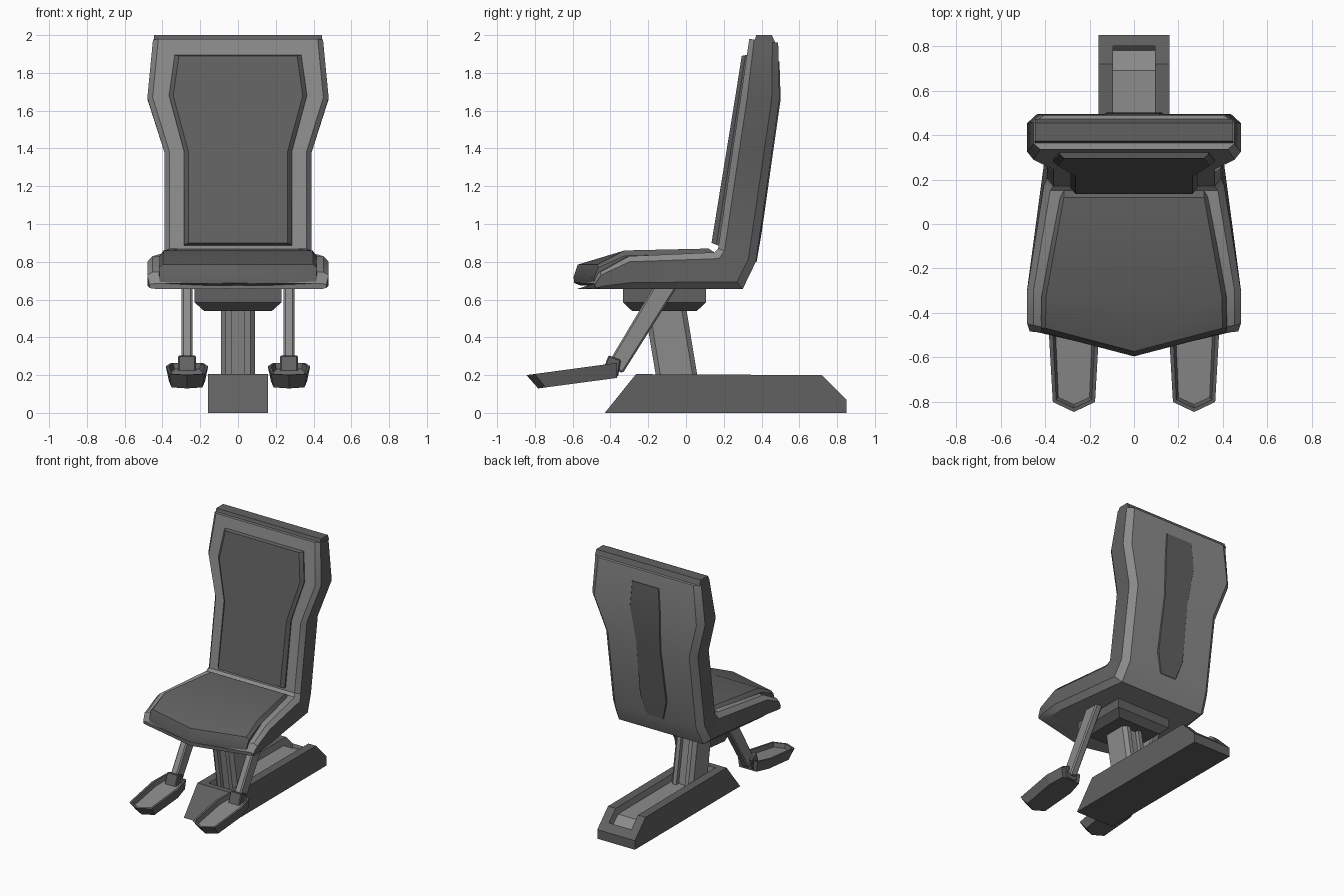
import bpy, bmesh
from math import radians

if "Cube" in bpy.data.objects:
    bpy.data.objects.remove(bpy.data.objects["Cube"])


def grey(name, v):
    m = bpy.data.materials.new(name)
    m.diffuse_color = (v, v, v, 1)
    m.use_nodes = True
    m.node_tree.nodes["Principled BSDF"].inputs["Base Color"].default_value = m.diffuse_color
    return m


MID, DARK = grey("mid_grey", .26), grey("dark_grey", .12)


def loft(name, rings, mats=(MID,)):
    """Skin a list of closed rings and cap both ends."""
    bm = bmesh.new()
    vs = [[bm.verts.new(p) for p in r] for r in rings]
    n = len(rings[0])
    for a, b in zip(vs, vs[1:]):
        for i in range(n):
            j = (i + 1) % n
            bm.faces.new((a[i], a[j], b[j], b[i]))
    bm.faces.new(vs[0])
    bm.faces.new(vs[-1])
    bmesh.ops.recalc_face_normals(bm, faces=bm.faces)
    me = bpy.data.meshes.new(name)
    bm.to_mesh(me)
    bm.free()
    for m in mats:
        me.materials.append(m)
    ob = bpy.data.objects.new(name, me)
    bpy.context.collection.objects.link(ob)
    return ob


def prism(name, profile, x0, x1, mats=(MID,)):
    return loft(name, [[(x, y, z) for y, z in profile] for x in (x0, x1)], mats)


def slab(name, stations, inset_f, t1, t2, inset_b, mats):
    """Loft of chamfered sections; station = front (y,z), back (y,z), half width, centre dy."""
    rings = []
    for f, b, w, dy in stations:
        def at(x, t, d=0):
            return (x, f[0] + (b[0] - f[0]) * t + d, f[1] + (b[1] - f[1]) * t)
        half = [(w - inset_f, 0), (w, t1), (w, t2), (w - inset_b, 1)]
        rings.append([at(0, 0, dy)] + [at(x, t) for x, t in half] + [at(0, 1, dy)]
                     + [at(-x, t) for x, t in reversed(half)])
    ob = loft(name, rings, mats)
    ob.data.shade_smooth()
    ob.data.set_sharp_from_angle(angle=radians(28))
    return ob


def bevel(ob, width):
    m = ob.modifiers.new("chamfer", 'BEVEL')
    m.width, m.segments = width, 1


# L-shaped shell: seat pan turning up into the backrest, with dark side bands
shell = slab("seat_shell", [
    ((-.485, .685), (-.478, .655), .468, -.103),
    ((-.455, .745), (-.42, .655), .48, -.09),
    ((-.30, .83), (-.29, .655), .48, 0),
    ((.15, .85), (.30, .655), .405, 0),
    ((.17, .87), (.37, .80), .39, 0),
    ((.245, 1.38), (.455, 1.38), .39, 0),
    ((.289, 1.67), (.495, 1.66), .48, 0),
    ((.335, 1.98), (.488, 1.96), .45, 0)], .028, .17, .8, .045, (MID, DARK))
for p in shell.data.polygons:
    p.material_index = int(abs(p.normal.x) > .8)

# crown ridge along the top edge of the backrest
loft("backrest_crown", [[(s * .445, y, z) for y, z in
     ((.36, 1.96), (.372, 2.0), (.455, 2.0), (.472, 1.96))] for s in (-1, 1)], (DARK,))

# cushions
slab("seat_cushion", [
    ((-.487, .72), (-.485, .688), .415, -.108),
    ((-.468, .785), (-.455, .675), .418, -.105),
    ((-.325, .86), (-.315, .67), .415, 0),
    ((.12, .87), (.12, .70), .335, 0),
    ((.15, .85), (.15, .70), .335, 0)], .02, .15, .9, 0, (DARK,))
slab("back_cushion", [
    ((.135, .90), (.20, .875), .285, 0),
    ((.214, 1.385), (.27, 1.38), .285, 0),
    ((.262, 1.68), (.31, 1.68), .365, 0),
    ((.295, 1.89), (.345, 1.90), .335, 0)], .022, .4, .9, 0, (DARK,))

# dark strip down the rear of the backrest
slab("rear_spine", [
    ((.35, .80), (.374, .80), .07, 0),
    ((.37, .95), (.400, .95), .115, 0),
    ((.43, 1.38), (.461, 1.38), .105, 0),
    ((.47, 1.66), (.501, 1.66), .13, 0),
    ((.47, 1.86), (.495, 1.86), .115, 0)], 0, .3, .8, .005, (DARK,))

# mount block under the seat
loft("seat_mount", [[(sx * hx, -.114 + sy * hy, z) for sx, sy in ((-1, -1), (1, -1), (1, 1), (-1, 1))]
     for hx, hy, z in ((.18, .172, .54), (.23, .22, .585), (.23, .22, .67))], (DARK,))

# leaning column, grooved front and back
half = [(.035, -.08), (.035, -.11), (.065, -.11), (.09, -.085),
        (.09, .085), (.065, .11), (.035, .11), (.035, .08)]
section = half + [(-x, y) for x, y in reversed(half)]
loft("column", [[(x, y + cy, z) for x, y in section] for cy, z in ((-.037, .12), (-.11, .56))])

# floor base with a lighter channel in its top
base = prism("base", [(-.43, 0), (-.265, .205), (.72, .2), (.85, .07), (.85, 0)], -.16, .16, (DARK, MID))
cutter = prism("channel_cutter", [(-.22, .15), (.69, .145), (.78, .065), (.80, .09), (.80, .3), (-.22, .3)],
               -.095, .095)
cutter.hide_render = True
cutter.hide_set(True)
cut = base.modifiers.new("channel", 'BOOLEAN')
cut.operation, cut.object, cut.solver = 'DIFFERENCE', cutter, 'EXACT'
cut.material_mode = 'TRANSFER'

# footrests: strut, clamp and dished tray on each side
for side, s in (("left", -1), ("right", 1)):
    cx = s * .27
    strut = prism("footrest_strut_" + side,
                  [(-.17, .67), (-.045, .67), (-.335, .21), (-.42, .25)], cx - .028, cx + .028)
    bevel(strut, .009)
    clamp = prism("footrest_clamp_" + side,
                  [(-.41, .305), (-.345, .28), (-.36, .19), (-.445, .21)], cx - .047, cx + .047, (DARK,))
    bevel(clamp, .006)
    rim = [(0, -.845), (.095, -.80), (.112, -.5), (.085, -.365),
           (-.085, -.365), (-.112, -.5), (-.095, -.80)]
    top = [(cx + x, y, .2 + .135 * (y + .845)) for x, y in rim]
    low = [(cx + x * .86, -.365 + (y + .365) * .87, .13 + .133 * ((y + .365) * .87 + .415)) for x, y in rim]
    tray = loft("footrest_tray_" + side, [low, top], (DARK, MID))
    bm = bmesh.new()
    bm.from_mesh(tray.data)
    up = max(bm.faces, key=lambda f: f.normal.z)
    bmesh.ops.inset_region(bm, faces=[up], thickness=.018)
    bmesh.ops.inset_region(bm, faces=[up], thickness=.012, depth=-.03)
    up.material_index = 1
    bm.to_mesh(tray.data)
    bm.free()
